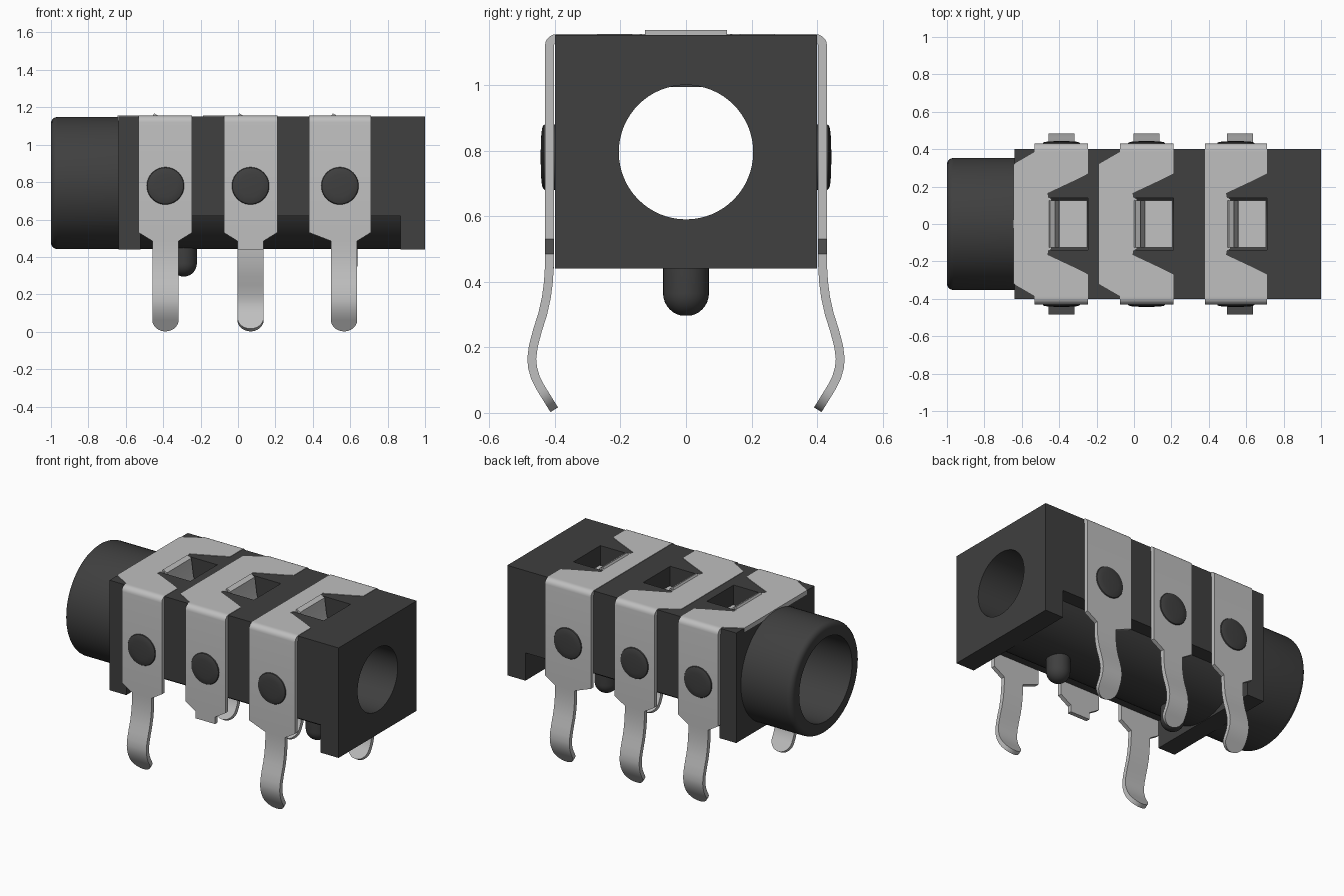
import bpy, bmesh, math
from mathutils import Vector, Matrix

if "Cube" in bpy.data.objects:
    bpy.data.objects.remove(bpy.data.objects["Cube"], do_unlink=True)

AXIS_Z = 0.795   # height of the socket axis
TOP = 1.152      # top of the housing


def material(name, v):
    m = bpy.data.materials.new(name)
    m.use_nodes = True
    m.diffuse_color = (v, v, v, 1)
    bsdf = m.node_tree.nodes["Principled BSDF"]
    bsdf.inputs["Base Color"].default_value = (v, v, v, 1)
    bsdf.inputs["Roughness"].default_value = 0.6
    return m


PLASTIC = material("dark plastic", 0.05)
METAL = material("light metal", 0.52)


def finish(name, bm, mat, recalc=True):
    if recalc:
        bmesh.ops.recalc_face_normals(bm, faces=bm.faces)
    me = bpy.data.meshes.new(name)
    bm.to_mesh(me)
    bm.free()
    me.materials.append(mat)
    ob = bpy.data.objects.new(name, me)
    bpy.context.collection.objects.link(ob)
    return ob


def activate(ob):
    bpy.ops.object.select_all(action='DESELECT')
    ob.select_set(True)
    bpy.context.view_layer.objects.active = ob


def smooth(ob, angle=35):
    activate(ob)
    bpy.ops.object.shade_smooth_by_angle(angle=math.radians(angle))


def apply_modifiers(ob):
    activate(ob)
    for m in list(ob.modifiers):
        bpy.ops.object.modifier_apply(modifier=m.name)


def lathe(name, profile, mat, matrix, segments=64):
    """Spin (along, radius) points about local z into a capped solid."""
    bm = bmesh.new()
    rings = []
    for h, r in profile:
        rings.append([bm.verts.new((r * math.cos(2 * math.pi * i / segments),
                                    r * math.sin(2 * math.pi * i / segments), h))
                      for i in range(segments)])
    for a, b in zip(rings, rings[1:]):
        for i in range(segments):
            j = (i + 1) % segments
            bm.faces.new((a[i], a[j], b[j], b[i]))
    bm.faces.new(rings[0])
    bm.faces.new(rings[-1])
    bm.transform(matrix)
    return finish(name, bm, mat)


def box(name, x0, x1, y0, y1, z0, z1, mat):
    bm = bmesh.new()
    bmesh.ops.create_cube(bm, size=1)
    bm.transform(Matrix.Translation(((x0 + x1) / 2, (y0 + y1) / 2, (z0 + z1) / 2))
                 @ Matrix.Diagonal((x1 - x0, y1 - y0, z1 - z0, 1)))
    return finish(name, bm, mat)


def boolean(ob, other, operation):
    m = ob.modifiers.new(operation, 'BOOLEAN')
    m.operation, m.object, m.solver = operation, other, 'EXACT'
    apply_modifiers(ob)
    bpy.data.objects.remove(other, do_unlink=True)


def sheet(name, pairs, thickness):
    """Ruled sheet through pairs of points, thickened away from its normal."""
    bm = bmesh.new()
    rows = [(bm.verts.new(a), bm.verts.new(b)) for a, b in pairs]
    for (a, b), (c, d) in zip(rows, rows[1:]):
        bm.faces.new((a, b, d, c))
    ob = finish(name, bm, METAL, recalc=False)
    m = ob.modifiers.new("thickness", 'SOLIDIFY')
    m.thickness, m.offset, m.use_even_offset = thickness, -1, True
    apply_modifiers(ob)
    smooth(ob)
    return ob


# Housing: block with an open underside, end feet and a round barrel
bm = bmesh.new()
side = [(-0.64, 0.44), (-0.52, 0.44), (-0.52, 0.62), (0.87, 0.62),
        (0.87, 0.44), (1, 0.44), (1, TOP), (-0.64, TOP)]
face = bm.faces.new([bm.verts.new((x, -0.4, z)) for x, z in side])
ext = bmesh.ops.extrude_face_region(bm, geom=[face])
bmesh.ops.translate(bm, vec=(0, 0.8, 0),
                    verts=[v for v in ext["geom"] if isinstance(v, bmesh.types.BMVert)])
housing = finish("housing", bm, PLASTIC)

along_x = Matrix.Translation((0, 0, AXIS_Z)) @ Matrix.Rotation(math.pi / 2, 4, 'Y')
fillet = [(-0.965 - 0.035 * math.sin(t), 0.318 + 0.035 * math.cos(t))
          for t in [math.pi / 2 * k / 5 for k in range(5, -1, -1)]]
barrel = lathe("barrel", fillet + [(0.93, 0.353)], PLASTIC, along_x)
boolean(housing, barrel, 'UNION')

# Bore: wide mouth, narrower through hole
bore = lathe("bore_cutter", [(-1.1, 0.27), (-0.64, 0.27), (-0.62, 0.205), (1.1, 0.205)],
             PLASTIC, along_x)
boolean(housing, bore, 'DIFFERENCE')

# Contact clips: (name, pin centre, strip left, top left, rivet offset, full front pin)
clips = [("left_end", -0.388, -0.143, -0.255, 0.0, True),
         ("middle", 0.067, -0.143, -0.255, 0.0, False),
         ("right_end", 0.567, -0.187, -0.187, -0.022, True)]
R = 0.07         # half width of a pin
RIGHT = 0.143    # right edge of each clip from its pin centre


def leg(c, left, top_left, full):
    """Stations (y, z, x0, x1) from the pin tip up to the middle of the top."""
    st = []
    if full:
        tip, knee = Vector((0.413, 0.002)), Vector((0.457, 0.073))
        length = (knee - tip).length
        for k in range(8):
            a = math.pi / 2 * (k + 0.6) / 7.6
            p = tip.lerp(knee, R * (1 - math.cos(a)) / length)
            w = R * math.sin(a)
            st.append((p.x, p.y, -w, w))
        curve = [(0.457, 0.073), (0.472, 0.103), (0.481, 0.135), (0.484, 0.165), (0.479, 0.205),
                 (0.466, 0.255), (0.45, 0.305), (0.439, 0.355), (0.433, 0.4), (0.43, 0.45)]
        st += [(y, z, -R, R) for y, z in curve]
    else:
        st.append((0.43, 0.44, -R, R))
    st += [(0.43, 0.485, -R, R), (0.43, 0.53, left, RIGHT)]
    # bend over the top edge
    for k in range(6):
        a = math.pi / 2 * k / 5
        st.append((0.395 + 0.035 * math.cos(a), 1.12 + 0.035 * math.sin(a), left, RIGHT))
    # top plate narrowing around the window
    st += [(0.385, 1.155, left, RIGHT), (0.32, 1.155, top_left, RIGHT),
           (0.27, 1.155, top_left, RIGHT), (0.24, 1.155, top_left, 0.085),
           (0.165, 1.155, top_left, -0.075), (0.14, 1.155, top_left, -0.07),
           (0.136, 1.155, top_left, -0.052)]
    return [(y, z, c + a, c + b) for y, z, a, b in st]


for name, c, left, top_left, rivet_dx, full in clips:
    # window through the roof into the bore
    cutter = box("window_cutter", c - 0.065, c + RIGHT, -0.138, 0.138, 0.86, 1.3, PLASTIC)
    boolean(housing, cutter, 'DIFFERENCE')

    # bent strip with pins at both ends
    path = [(-y, z, a, b) for y, z, a, b in leg(c, left, top_left, full)]
    path += leg(c, left, top_left, True)[::-1]
    sheet(name + "_clip", [((a, y, z), (b, y, z)) for y, z, a, b in path], 0.027)

    # spring tongue dipping into the bore
    tongue = [(-0.07, 1.15), (-0.052, 1.14), (-0.04, 1.05), (-0.03, 1.005),
              (-0.015, 0.994), (0.02, 0.997), (0.14, 1.012)]
    sheet(name + "_tongue", [((c + x, 0.125, z), (c + x, -0.125, z)) for x, z in tongue][::-1], 0.02)

    # domed rivet heads on both sides
    dome = [(0.40, 0.1), (0.43, 0.1), (0.435, 0.097), (0.439, 0.088), (0.442, 0.06), (0.443, 0.02)]
    for s, word in ((-1, "front"), (1, "back")):
        mat = (Matrix.Translation((c + rivet_dx, 0, 0.78))
               @ Matrix.Rotation(-s * math.pi / 2, 4, 'X'))
        smooth(lathe(f"{name}_{word}_rivet", dome, PLASTIC, mat, 40))

smooth(housing)

# Locating pegs under the barrel
round_end = [(0.365 - 0.07 * math.cos(t), 0.07 * math.sin(t))
             for t in [math.pi / 2 * k / 8 for k in range(1, 9)]]
for x, word in ((-0.29, "left"), (0.57, "right")):
    smooth(lathe(f"{word}_peg", round_end + [(0.52, 0.07)], PLASTIC,
                 Matrix.Translation((x, 0, 0)), 32))
